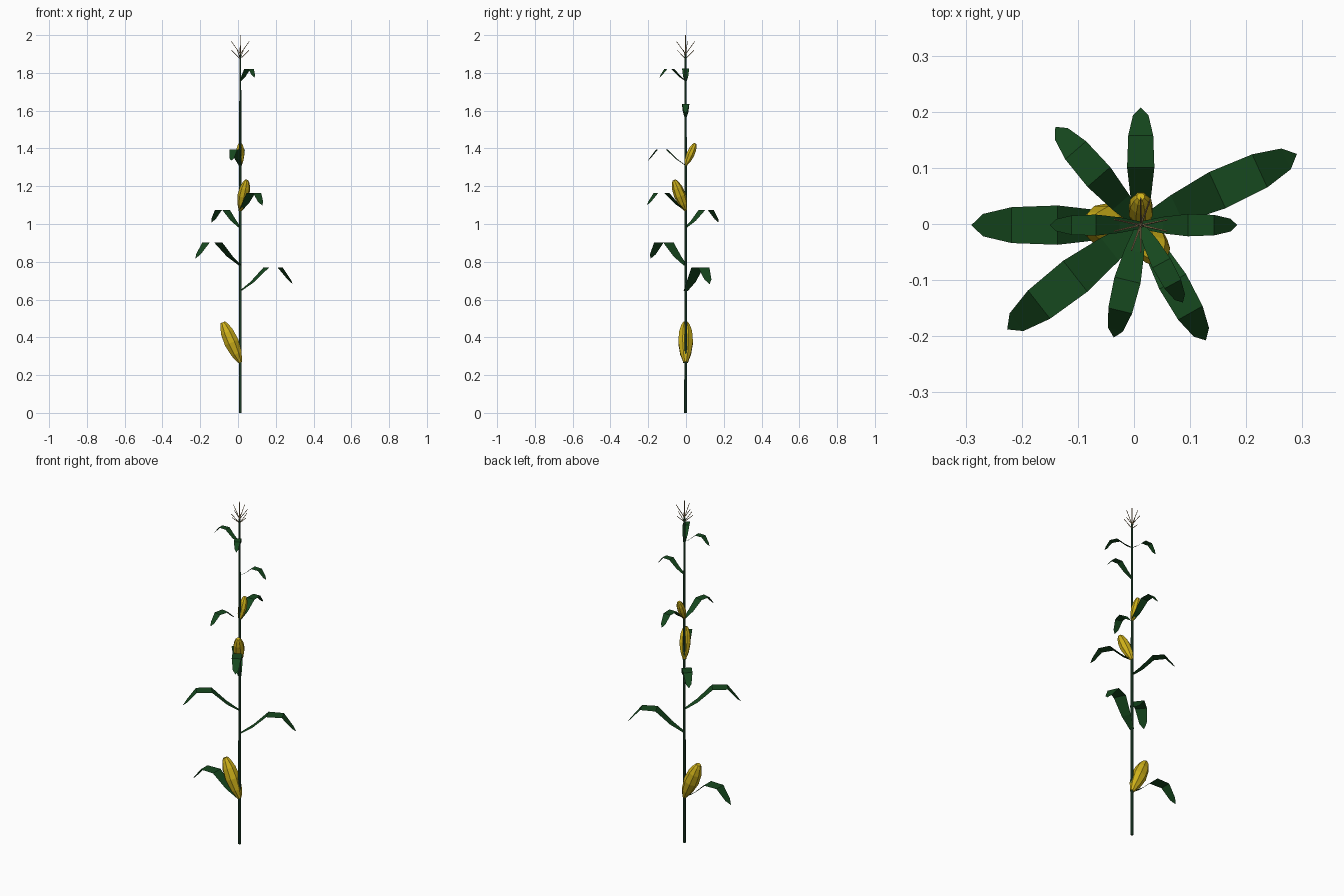
import bpy, bmesh, math
from mathutils import Vector, Matrix

if "Cube" in bpy.data.objects:
    bpy.data.objects.remove(bpy.data.objects["Cube"])

SX, SY = 0.012, -0.002   # stem axis


def material(name, rgb):
    m = bpy.data.materials.new(name)
    m.diffuse_color = (*rgb, 1)
    m.use_nodes = True
    m.node_tree.nodes["Principled BSDF"].inputs["Base Color"].default_value = m.diffuse_color
    return m


LEAF = material("leaf_green", (0.008, 0.065, 0.013))
STEM = material("stem_green", (0.02, 0.08, 0.035))
EAR = material("ear_yellow", (0.62, 0.44, 0.01))
TASSEL = material("tassel_tan", (0.40, 0.28, 0.13))


def finish(name, bm, mat):
    me = bpy.data.meshes.new(name)
    bm.to_mesh(me)
    bm.free()
    me.materials.append(mat)
    ob = bpy.data.objects.new(name, me)
    bpy.context.collection.objects.link(ob)
    return ob


def lathe(name, profile, sides, base, axis, mat):
    """Capped tube of (distance, radius) rings along an axis."""
    bm = bmesh.new()
    rings = [[bm.verts.new((r * math.cos(2 * math.pi * (i + .5) / sides),
                            r * math.sin(2 * math.pi * (i + .5) / sides), d))
              for i in range(sides)] for d, r in profile]
    for a, b in zip(rings, rings[1:]):
        for i in range(sides):
            j = (i + 1) % sides
            bm.faces.new((a[i], a[j], b[j], b[i]))
    bm.faces.new(rings[0][::-1])
    bm.faces.new(rings[-1])
    rot = Vector(axis).to_track_quat('Z', 'Y').to_matrix().to_4x4()
    bm.transform(Matrix.Translation(base) @ rot)
    return finish(name, bm, mat)


def leaf(name, z, angle, length):
    """Arched, drooping flat blade: rows of (reach, height, half width)."""
    rows = [(0, 0, .012), (.07, .048, .026), (.148, .122, .035),
            (.23, .122, .032), (.281, .060, .020)]
    s = length / .302
    bm = bmesh.new()
    vs = [(bm.verts.new((r * s, -w * s, h * s)), bm.verts.new((r * s, w * s, h * s)))
          for r, h, w in rows]
    for a, b in zip(vs, vs[1:]):
        bm.faces.new((a[0], b[0], b[1], a[1]))
    tip = bm.verts.new((length, 0, .036 * s))
    bm.faces.new((vs[-1][0], tip, vs[-1][1]))
    bm.transform(Matrix.Translation((SX, SY, z)) @ Matrix.Rotation(math.radians(angle), 4, 'Z'))
    return finish(name, bm, LEAF)


# Stem
lathe("stem", [(0, .008), (1.3, .007), (1.9, .005)], 8, (SX, SY, 0), (0, 0, 1), STEM)

# Leaves: base height, heading, reach
for i, (z, ang, reach) in enumerate([
        (.263, 180, .302), (.645, 24.5, .306), (.78, 218, .302), (.98, 131, .232),
        (1.07, -60.5, .236), (1.31, 90, .21), (1.31, 256.5, .206),
        (1.567, 0, .172), (1.757, 180, .162), (1.757, -61.5, .157)]):
    leaf(f"leaf_{i + 1}", z, ang, reach)

# Ears: base height, heading, scale
for i, (z, ang, s) in enumerate([(.267, 180, 1), (1.072, -61, .75), (1.31, 90, .55)]):
    a = math.radians(ang)
    axis = (.4 * math.cos(a), .4 * math.sin(a), .92)
    prof = [(d * s, r * s) for d, r in
            [(0, .012), (.05, .031), (.115, .042), (.175, .037), (.215, .024), (.232, .013)]]
    lathe(f"ear_{i + 1}", prof, 8, (SX, SY, z), axis, EAR)

# Tassel: centre spike and two tiers of strands
lathe("tassel_spike", [(0, .004), (.115, .002)], 6, (SX, SY, 1.885), (0, 0, 1), TASSEL)
for tier, z, rise, angles in [("upper", 1.9, .066, (12, 90, 168, 270)),
                              ("lower", 1.875, .045, (-13, 70, 193, 250))]:
    for i, ang in enumerate(angles):
        a = math.radians(ang)
        v = Vector((.048 * math.cos(a), .048 * math.sin(a), rise))
        lathe(f"tassel_strand_{tier}_{i + 1}", [(0, .002), (v.length, .0015)], 5,
              (SX, SY, z), v, TASSEL)
